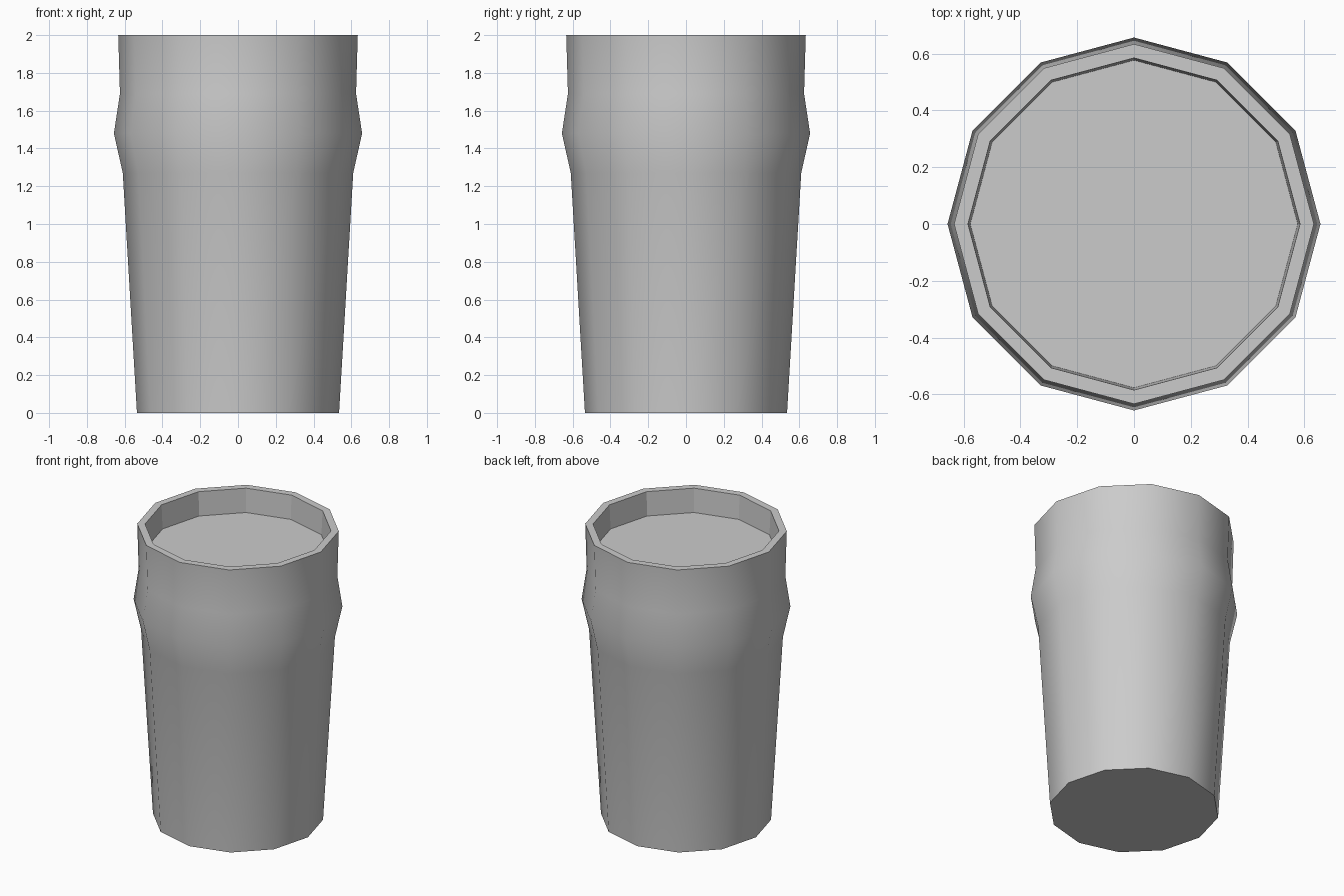
import bpy, bmesh
from math import cos, sin, pi

if "Cube" in bpy.data.objects:
    bpy.data.objects.remove(bpy.data.objects["Cube"])

SIDES = 12


def ring(bm, r, z):
    return [bm.verts.new((r * cos(2 * pi * i / SIDES), r * sin(2 * pi * i / SIDES), z))
            for i in range(SIDES)]


def bridge(bm, a, b, smooth):
    for i in range(SIDES):
        j = (i + 1) % SIDES
        bm.faces.new((a[i], a[j], b[j], b[i])).smooth = smooth


def finish(bm, name):
    mesh = bpy.data.meshes.new(name)
    bm.to_mesh(mesh)
    bm.free()
    obj = bpy.data.objects.new(name, mesh)
    bpy.context.collection.objects.link(obj)


# Glass: smooth outer wall with a bulge, flat rim, faceted inner lip
outer = [(0.535, 0), (0.61, 1.27), (0.657, 1.48), (0.625, 1.69), (0.634, 2)]
inner = [(0.585, 2), (0.577, 1.835)]
bm = bmesh.new()
rings = [ring(bm, r, z) for r, z in outer + inner]
bm.faces.new(rings[0][::-1])
for k in range(len(rings) - 1):
    bridge(bm, rings[k], rings[k + 1], k < len(outer) - 1)
# Sharp base and rim edges
for e in bm.edges:
    z0, z1 = (v.co.z for v in e.verts)
    if z0 == z1 and (z0 == 0 or z0 > 1.8):
        e.smooth = False
finish(bm, "glass")

# Drink: flat surface filling the glass just below the rim
bm = bmesh.new()
bm.faces.new(ring(bm, 0.577, 1.835))
finish(bm, "drink_surface")
